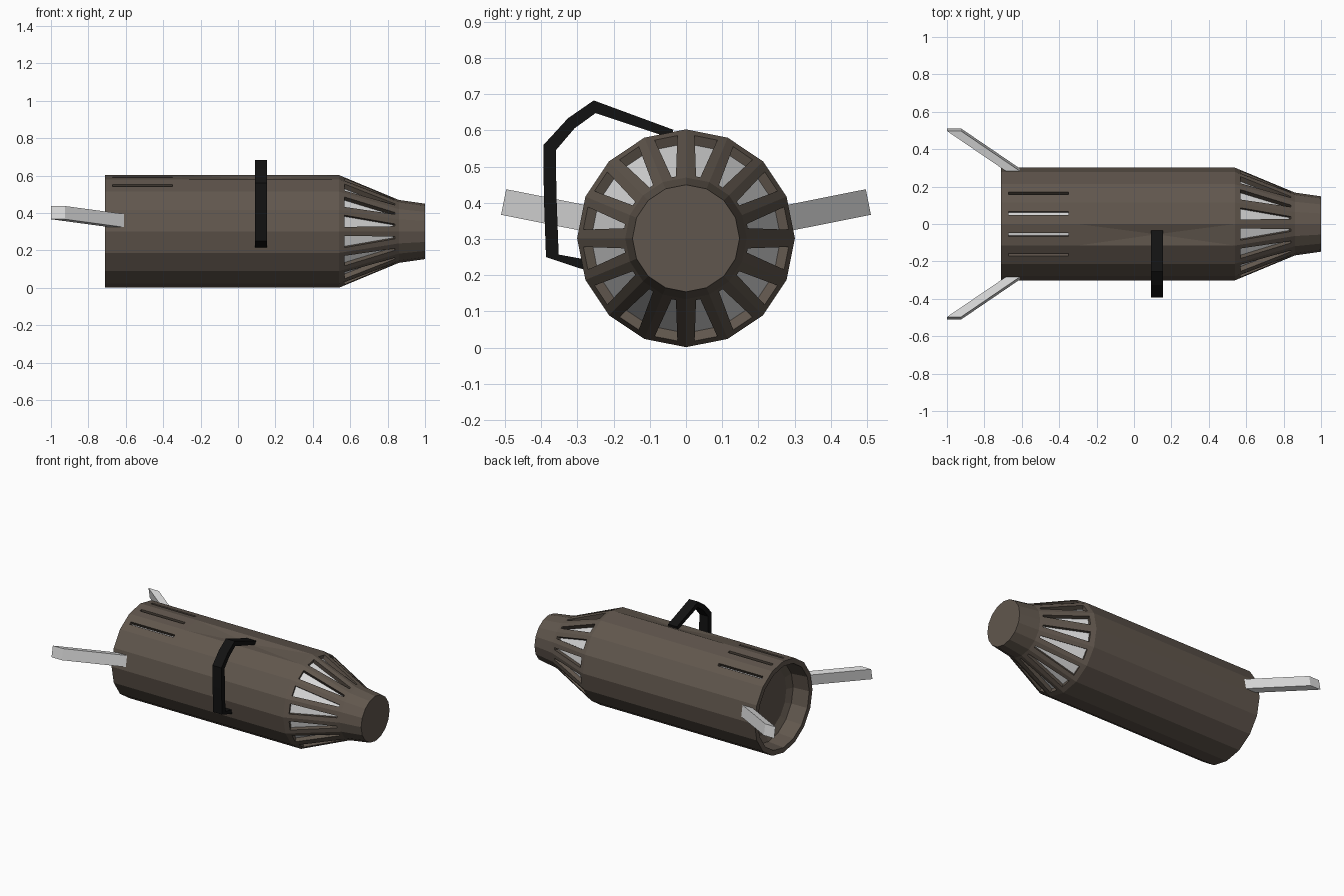
import bpy, bmesh, math
from mathutils import Vector

if "Cube" in bpy.data.objects:
    bpy.data.objects.remove(bpy.data.objects["Cube"])

CZ, N = 0.302, 16


def material(name, col):
    m = bpy.data.materials.new(name)
    m.diffuse_color = (*col, 1)
    m.use_nodes = True
    m.node_tree.nodes["Principled BSDF"].inputs["Base Color"].default_value = m.diffuse_color
    return m


brown = material("dull brown", (0.118, 0.094, 0.074))
grey = material("light grey", (0.70, 0.70, 0.70))
black = material("black", (0.006, 0.006, 0.006))


def finish(name, bm, mats, recalc=True):
    if recalc:
        bmesh.ops.recalc_face_normals(bm, faces=bm.faces[:])
    me = bpy.data.meshes.new(name)
    bm.to_mesh(me)
    bm.free()
    for m in mats:
        me.materials.append(m)
    ob = bpy.data.objects.new(name, me)
    bpy.context.collection.objects.link(ob)
    return ob


def cut_slot(bm, f, x0, w0, x1, w1, depth):
    """Sink a tapered slot with a grey floor into one side face."""
    n = f.normal.copy()
    tang = Vector((1, 0, 0)).cross(n).normalized()
    vs = sorted((v.co.copy() for v in f.verts), key=lambda c: c.x)
    m0, m1 = (vs[0] + vs[1]) / 2, (vs[2] + vs[3]) / 2
    mid = (m0 + m1) / 2
    bmesh.ops.inset_individual(bm, faces=[f], thickness=0.005)
    for v in f.verts:
        x, w = (x0, w0) if v.co.x < mid.x else (x1, w1)
        side = 1 if (v.co - mid).dot(tang) > 0 else -1
        v.co = m0.lerp(m1, (x - m0.x) / (m1.x - m0.x)) + tang * side * w
    bm.normal_update()
    bmesh.ops.inset_individual(bm, faces=[f], thickness=0, depth=-depth)
    f.material_index = 1


# body: 16-sided turned shell with open tail and tapered nose
bm = bmesh.new()
profile = [(-0.58, 0.215), (-0.60, 0.258), (-0.71, 0.268), (-0.71, 0.301),
           (-0.30, 0.301), (0.54, 0.301), (0.86, 0.168), (1.0, 0.148)]
rings = []
for x, r in profile:
    rings.append([bm.verts.new((x, r * math.sin(i * math.tau / N),
                                CZ + r * math.cos(i * math.tau / N))) for i in range(N)])
segs = []
for a, b in zip(rings, rings[1:]):
    segs.append([bm.faces.new((a[i], b[i], b[(i + 1) % N], a[(i + 1) % N])) for i in range(N)])
bm.faces.new(rings[0])
bm.faces.new(rings[-1])
bmesh.ops.recalc_face_normals(bm, faces=bm.faces[:])
bm.normal_update()

# nose vents on every side, tail vents on the four upper sides
for f in segs[5]:
    cut_slot(bm, f, 0.57, 0.032, 0.84, 0.006, 0.028)
for i in (0, 1, N - 1, N - 2):
    cut_slot(bm, segs[3][i], -0.67, 0.009, -0.35, 0.009, 0.028)
# shallow dent under the handle
bmesh.ops.poke(bm, faces=[segs[4][N - 1]], offset=-0.012)
finish("body", bm, [brown, grey], recalc=False)

# carry handle: bent flat strap
outer = [(-0.035, 0.602), (-0.255, 0.683), (-0.326, 0.634), (-0.394, 0.56),
         (-0.393, 0.42), (-0.387, 0.25), (-0.275, 0.213)]
inner = [(-0.04, 0.578), (-0.25, 0.648), (-0.308, 0.606), (-0.360, 0.545),
         (-0.358, 0.42), (-0.352, 0.257), (-0.275, 0.243)]
bm = bmesh.new()
rows = []
for o, i in zip(outer, inner):
    rows.append([bm.verts.new((x, *p)) for x, p in
                 ((0.09, o), (0.155, o), (0.155, i), (0.09, i))])
for a, b in zip(rows, rows[1:]):
    for k in range(4):
        bm.faces.new((a[k], a[(k + 1) % 4], b[(k + 1) % 4], b[k]))
bm.faces.new(rows[0])
bm.faces.new(rows[-1])
finish("handle", bm, [black])

# swept tail fins, mirrored left and right
ang = math.radians(11.25)
for side, label in ((1, "right_fin"), (-1, "left_fin")):
    out = Vector((0, side * math.cos(ang), math.sin(ang)))
    tan = Vector((0, -side * math.sin(ang), math.cos(ang)))
    bm = bmesh.new()
    ends = []
    for x, r in ((-0.605, 0.292), (-0.925, 0.514)):
        base = Vector((0, 0, CZ)) + out * r
        ends.append([bm.verts.new(base + tan * t + Vector((x + dx, 0, 0)))
                     for dx, t in ((0, -0.036), (0, 0.036), (-0.075, 0.036), (-0.075, -0.036))])
    a, b = ends
    for k in range(4):
        bm.faces.new((a[k], a[(k + 1) % 4], b[(k + 1) % 4], b[k]))
    bm.faces.new(a)
    bm.faces.new(b)
    finish(label, bm, [grey])
